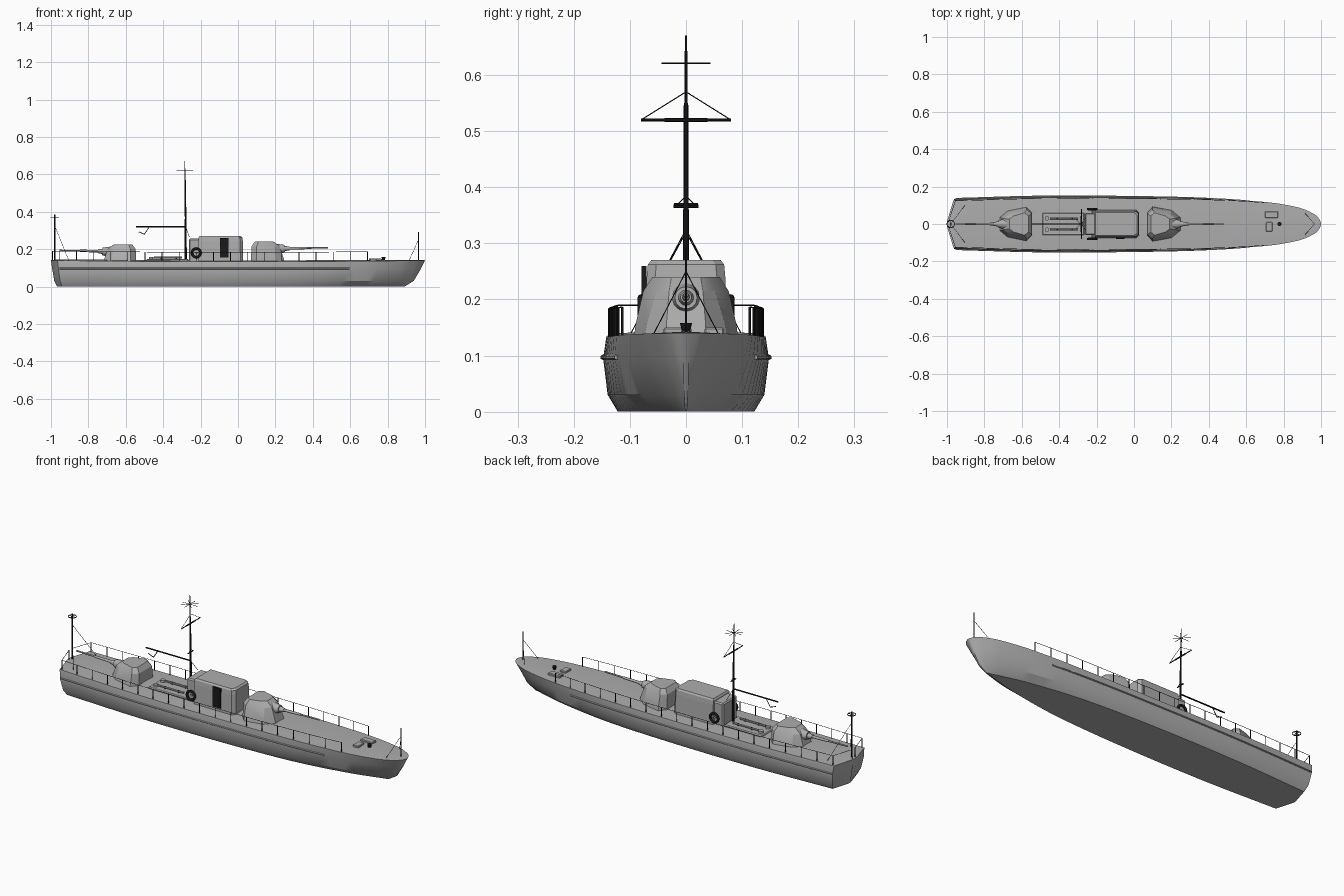
import bpy, bmesh, math
from mathutils import Vector

if "Cube" in bpy.data.objects:
    bpy.data.objects.remove(bpy.data.objects["Cube"])


def material(name, rgb):
    m = bpy.data.materials.new(name)
    m.diffuse_color = (*rgb, 1)
    m.use_nodes = True
    m.node_tree.nodes["Principled BSDF"].inputs["Base Color"].default_value = m.diffuse_color
    return m


GREY = material("ship grey", (0.42, 0.42, 0.42))
BLACK = material("black", (0.01, 0.01, 0.01))


def finish(name, bm, mat, smooth=None):
    bmesh.ops.recalc_face_normals(bm, faces=bm.faces[:])
    me = bpy.data.meshes.new(name)
    bm.to_mesh(me)
    bm.free()
    ob = bpy.data.objects.new(name, me)
    bpy.context.collection.objects.link(ob)
    me.materials.append(mat)
    if smooth:
        bpy.ops.object.select_all(action='DESELECT')
        ob.select_set(True)
        bpy.context.view_layer.objects.active = ob
        bpy.ops.object.shade_smooth_by_angle(angle=math.radians(smooth))
    return ob


def loft(name, rings, mat, smooth=None):
    """Skin a list of equal closed rings and cap both ends."""
    bm = bmesh.new()
    rows = [[bm.verts.new(p) for p in r] for r in rings]
    n = len(rows[0])
    for a, b in zip(rows, rows[1:]):
        for i in range(n):
            j = (i + 1) % n
            bm.faces.new((a[i], a[j], b[j], b[i]))
    bm.faces.new(rows[0])
    bm.faces.new(rows[-1])
    return finish(name, bm, mat, smooth)


def rods(name, items, mat=BLACK, sides=6):
    """Straight tapered rods: (start, end, radius[, end radius])."""
    bm = bmesh.new()
    for a, b, r, *r2 in items:
        a, b = Vector(a), Vector(b)
        d = b - a
        rot = d.to_track_quat('Z', 'Y').to_matrix().to_4x4()
        rot.translation = (a + b) / 2
        bmesh.ops.create_cone(bm, cap_ends=True, segments=sides, radius1=r,
                              radius2=r2[0] if r2 else r, depth=d.length, matrix=rot)
    return finish(name, bm, mat, 40 if sides > 6 else None)


def box(name, x, y, z, mat=GREY, bevel=0):
    ring = lambda h: [(x[0], y[0], h), (x[1], y[0], h), (x[1], y[1], h), (x[0], y[1], h)]
    ob = loft(name, [ring(z[0]), ring(z[1])], mat)
    if bevel:
        mod = ob.modifiers.new("bevel", 'BEVEL')
        mod.width, mod.segments = bevel, 1
    return ob


def ring(name, loc, R, r, axis, mat=BLACK):
    """Torus around the y or z axis."""
    bm = bmesh.new()
    n, m = 20, 8
    g = []
    for i in range(n):
        a = math.tau * i / n
        row = []
        for j in range(m):
            b = math.tau * j / m
            q = R + r * math.cos(b)
            u, v, w = q * math.cos(a), q * math.sin(a), r * math.sin(b)
            p = (u, w, v) if axis == 'y' else (u, v, w)
            row.append(bm.verts.new(Vector(loc) + Vector(p)))
        g.append(row)
    for i in range(n):
        for j in range(m):
            k, l = (i + 1) % n, (j + 1) % m
            bm.faces.new((g[i][j], g[k][j], g[k][l], g[i][l]))
    return finish(name, bm, mat, 60)


# Hull stations: deck x, keel x, half widths at deck, strake, bilge, bottom
ST = [(-1, -.968, .012, .012, .01, .008),
      (-.965, -.94, .128, .134, .12, .102),
      (-.5, -.5, .141, .147, .138, .12),
      (0, 0, .14, .145, .137, .118),
      (.4, .4, .134, .135, .122, .098),
      (.7, .68, .118, .112, .09, .055),
      (.88, .82, .088, .075, .047, .02),
      (.96, .868, .055, .04, .02, .006),
      (.99, .885, .028, .018, .008, .003),
      (1, .89, .005, .004, .003, .001)]


def station(t):
    """Smooth interpolation between stations, with a hard transom corner."""
    i = min(int(t), len(ST) - 2)
    f = t - i
    if i == 0:
        return [a + (b - a) * f for a, b in zip(ST[0], ST[1])]
    p0, p1, p2, p3 = (ST[max(1, min(k, len(ST) - 1))] for k in (i - 1, i, i + 1, i + 2))
    out = []
    for a, b, c, d, x0, x1, x2, x3 in zip(p0, p1, p2, p3, *([p[0]] * 6 for p in (p0, p1, p2, p3))):
        h = x2 - x1
        m1, m2 = (c - a) / (x2 - x0) * h, (d - b) / (x3 - x1) * h
        out.append((2*f**3 - 3*f**2 + 1) * b + (f**3 - 2*f**2 + f) * m1
                   + (3*f**2 - 2*f**3) * c + (f**3 - f**2) * m2)
    return out


STEPS = [0] + [1 + k / 4 for k in range(4 * (len(ST) - 2) + 1)]
stations = [station(t) for t in STEPS]


def edge_z(x):
    return .133 + .007 * x * x


sections = []
for xd, xk, wd, wm, wl, wb in stations:
    zd = edge_z(xd)
    lv = [(wd, zd, 0), (wm, .095, .2), (wl, .03, .55), (wb, 0, 1)]
    half = [(xd + (xk - xd) * f, w, z) for w, z, f in lv]
    sections.append([(xd, 0, zd + .05 * wd)] + half + [(x, -y, z) for x, y, z in half[::-1]])
loft("hull", sections, GREY, 30)


def edge_at(x, col):
    for a, b in zip(stations, stations[1:]):
        if a[0] <= x <= b[0]:
            return a[col] + (b[col] - a[col]) * (x - a[0]) / (b[0] - a[0])


# Rubbing strakes, stanchions and wires along both sides
for side, label in ((-1, "right"), (1, "left")):
    xs = [-.955 + .05 * i for i in range(32)]
    pts = [(x, side * (edge_at(x, 3) + .001), .097) for x in xs]
    rods(label + "_rubbing_strake", [(a, b, .0045) for a, b in zip(pts, pts[1:])], GREY)
    feet = [Vector((x, side * (edge_at(x, 2) - .005), edge_z(x)))
            for x in [-.955 + .0915 * i for i in range(19)]]
    feet.insert(0, Vector((-.992, side * .012, edge_z(-1))))
    up = Vector((0, 0, .05))
    rods(label + "_stanchions", [(p, p + up, .0022) for p in feet])
    rods(label + "_rail_wire", [(a + up, b + up, .0012) for a, b in zip(feet, feet[1:])])


# Gun turrets: half outlines (x, y) at each height, front towards +x
TURRET = [(.13, [(.07, .06), (.1, .093), (.2, .075), (.25, .035)]),
          (.155, [(.07, .06), (.1, .09), (.2, .07), (.243, .035)]),
          (.215, [(.072, .055), (.1, .076), (.195, .052), (.222, .03)]),
          (.24, [(.09, .043), (.11, .06), (.17, .042), (.19, .026)])]


def turret(name, flip):
    place = lambda x, y, z: (-x - .475, y, z - .015) if flip else (x, y, z)
    rings = []
    for z, half in TURRET:
        full = half + [(x, -y) for x, y in half[::-1]]
        rings.append([place(x, y, z) for x, y in full])
    loft(name + "_turret", rings, GREY, 25)
    g = lambda x, z: place(x, 0, z)
    rods(name + "_mantlet", [(g(.2, .2), g(.25, .203), .03, .02),
                             (g(.25, .203), g(.275, .204), .014, .01)], GREY, 12)
    rods(name + "_gun_barrel", [(g(.26, .204), g(.37, .206), .0075, .006),
                                (g(.36, .206), g(.48, .208), .0045, .004)], GREY, 10)


turret("fore", False)
turret("aft", True)

# Deckhouse with chamfered front corners and roof edge
def house(z, y, x0, x1, c):
    return [(x0, -y, z), (x1 - c, -y, z), (x1, c - y, z),
            (x1, y - c, z), (x1 - c, y, z), (x0, y, z)]


loft("deckhouse", [house(.13, .074, -.21, .028, .015), house(.24, .07, -.21, .026, .015),
                   house(.262, .068, -.21, .024, .015), house(.27, .062, -.205, .015, .015)], GREY)
box("deckhouse_annex", (-.262, -.2), (-.06, .06), (.13, .256), GREY, .006)
box("door", (-.095, -.05), (-.079, -.070), (.155, .26), BLACK)
for side, label in ((-1, "right"), (1, "left")):
    ring(label + "_life_ring", (-.223, side * .08, .18), .023, .0065, 'y')
    rods(label + "_ring_bracket", [((-.223, side * .055, .18), (-.223, side * .078, .18), .006)], GREY)

# Midship engine casing with vents and pipes
box("engine_casing", (-.49, -.265), (-.06, .06), (.125, .147), GREY, .004)
rods("casing_vents", [((-.465, s * .03, .14), (-.465, s * .03, .158), .012) for s in (-1, 1)], GREY, 12)
rods("casing_pipes", [((-.45, s * .03, .155), (-.3, s * .03, .155), .005) for s in (-1, 1)], GREY, 8)
rods("casing_struts", [((x, s * .03, .14), (x, s * .03, .16), .004)
                       for x in (-.41, -.33) for s in (-1, 1)])

# Mast with yards, star aerial and boom
M = -.28
rods("mast", [((M, 0, .13), (M, 0, .36), .0065, .005), ((M, 0, .36), (M - .003, 0, .55), .0045, .004),
              ((M - .003, 0, .55), (M - .005, 0, .67), .003, .002)], BLACK, 8)
yard = [((M, -.08, .52), (M, .08, .52), .0025), ((M, -.038, .52), (M, .038, .52), .0038),
        ((M, -.022, .366), (M, .022, .366), .0028)]
for s in (-1, 1):
    yard += [((M, s * .08, .52), (M, 0, .57), .001), ((M, s * .018, .366), (M, 0, .385), .001),
             ((M, 0, .32), (M + .02, s * .03, .265), .0012)]
rods("yards_and_stays", yard)
star = []
for k in range(4):
    a = math.pi * k / 4
    d = Vector((math.cos(a), math.sin(a), 0)) * .044
    c = Vector((M - .005, 0, .621))
    star.append((c - d, c + d, .0012))
rods("star_aerial", star)
rods("boom", [((M, 0, .32), (-.545, 0, .32), .004), ((-.475, 0, .318), (-.5, 0, .28), .002),
              ((-.5, 0, .28), (-.53, 0, .292), .002)])

# Stern and bow flagstaffs with stays
rods("stern_staff", [((-.98, 0, .135), (-.98, 0, .385), .0035)] +
     [((-.98, 0, .325), (-.905, s * .098, .14), .001) for s in (-1, 1)])
ring("stern_staff_ring", (-.98, 0, .37), .02, .002, 'z')
rods("stern_ring_spokes", [((-1, 0, .37), (-.96, 0, .37), .0014), ((-.98, -.02, .37), (-.98, .02, .37), .0014)])
rods("bow_staff", [((.965, 0, .138), (.965, 0, .293), .002)] +
     [((.965, 0, .25), (.915, s * .057, .14), .001) for s in (-1, 1)])

# Foredeck hatches and capstan
box("large_hatch", (.7, .77), (.033, .068), (.13, .15), GREY, .003)
box("small_hatch", (.705, .74), (-.04, .01), (.13, .15), GREY, .003)
rods("capstan", [((.778, 0, .135), (.778, 0, .146), .013, .007),
                 ((.778, 0, .146), (.778, 0, .158), .008, .011)], BLACK, 12)
